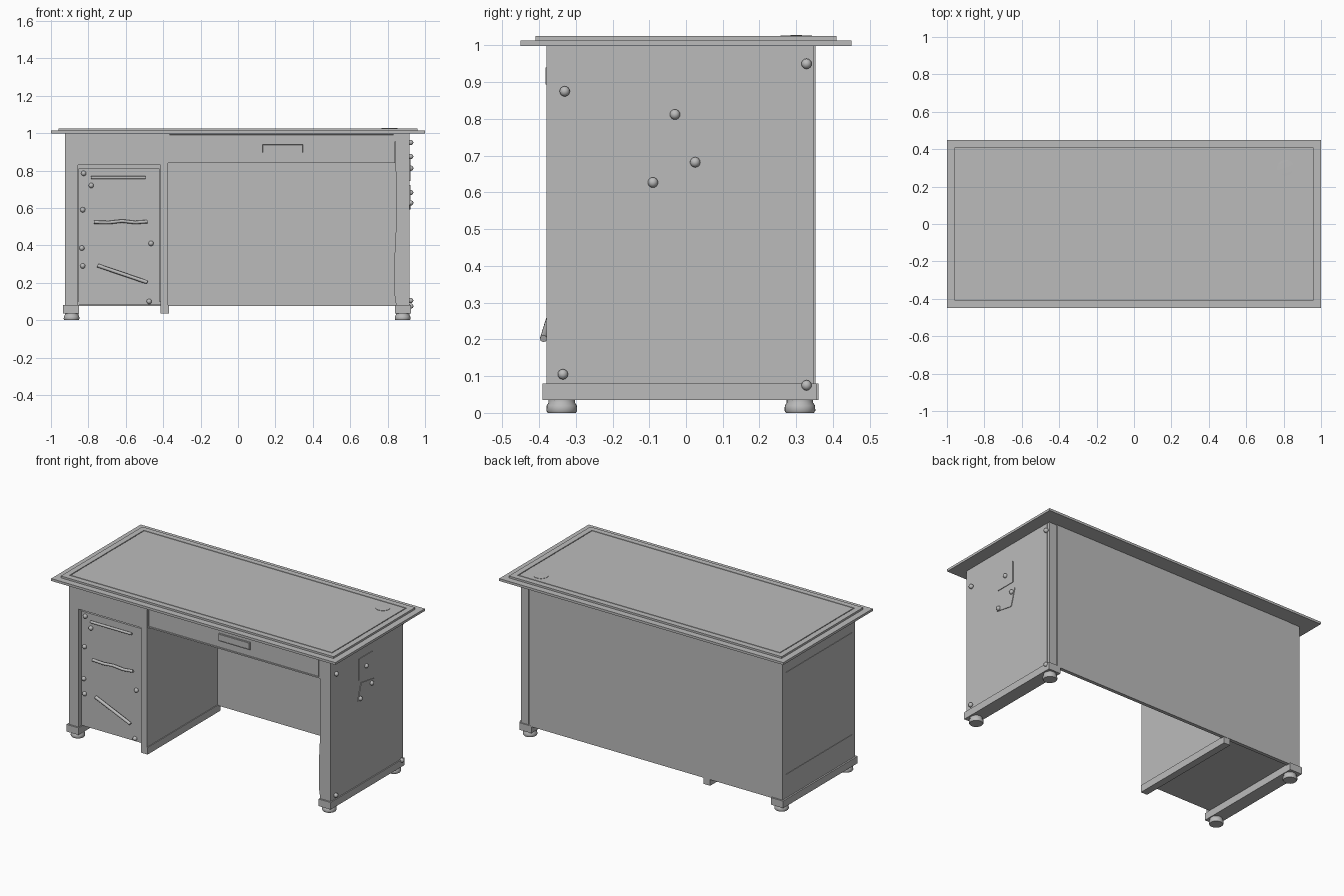
import bpy, bmesh, math
from mathutils import Vector

if "Cube" in bpy.data.objects:
    bpy.data.objects.remove(bpy.data.objects["Cube"])

grey = bpy.data.materials.new("plain grey")
grey.diffuse_color = (0.5, 0.5, 0.5, 1)
grey.use_nodes = True
grey.node_tree.nodes["Principled BSDF"].inputs["Base Color"].default_value = grey.diffuse_color


def finish(name, bm, smooth=False):
    bmesh.ops.recalc_face_normals(bm, faces=bm.faces)
    me = bpy.data.meshes.new(name)
    bm.to_mesh(me)
    bm.free()
    me.materials.append(grey)
    ob = bpy.data.objects.new(name, me)
    bpy.context.collection.objects.link(ob)
    if smooth:
        bpy.ops.object.select_all(action='DESELECT')
        ob.select_set(True)
        bpy.context.view_layer.objects.active = ob
        bpy.ops.object.shade_smooth_by_angle(angle=math.radians(40))
    return ob


def box_bm(x, y, z):
    bm = bmesh.new()
    bmesh.ops.create_cube(bm, size=1)
    for v in bm.verts:
        v.co = [r[0] if c < 0 else r[1] for r, c in zip((x, y, z), v.co)]
    return bm


def box(name, x, y, z):
    return finish(name, box_bm(x, y, z))


def groove(bm, normal, margin, width, depth):
    """Cut a narrow groove in the face that looks along normal."""
    bm.normal_update()
    face = max(bm.faces, key=lambda f: f.normal.dot(Vector(normal)))
    bmesh.ops.inset_region(bm, faces=[face], thickness=margin)
    bmesh.ops.inset_region(bm, faces=[face], thickness=0.001, depth=-depth)
    bmesh.ops.inset_region(bm, faces=[face], thickness=width)
    bmesh.ops.inset_region(bm, faces=[face], thickness=0.001, depth=depth)


def prism(name, pts, offset):
    """Extrude a flat outline by an offset vector."""
    bm = bmesh.new()
    f = bm.faces.new([bm.verts.new(p) for p in pts])
    ext = bmesh.ops.extrude_face_region(bm, geom=[f])
    bmesh.ops.translate(bm, vec=offset, verts=[g for g in ext["geom"] if isinstance(g, bmesh.types.BMVert)])
    return finish(name, bm)


def lathe(name, profile, centre):
    bm = bmesh.new()
    vs = [bm.verts.new((r, 0, z)) for r, z in profile]
    es = [bm.edges.new(p) for p in zip(vs, vs[1:])]
    bmesh.ops.spin(bm, geom=vs + es, axis=(0, 0, 1), cent=(0, 0, 0), angle=math.tau, steps=24)
    bmesh.ops.remove_doubles(bm, verts=bm.verts, dist=1e-5)
    bmesh.ops.translate(bm, vec=centre, verts=bm.verts)
    return finish(name, bm, True)


def pin(name, centre):
    bm = bmesh.new()
    bmesh.ops.create_uvsphere(bm, u_segments=14, v_segments=8, radius=0.014)
    bmesh.ops.translate(bm, vec=centre, verts=bm.verts)
    return finish(name, bm, True)


def rod(name, pts, radius):
    """Round bar through the given points."""
    cu = bpy.data.curves.new(name, 'CURVE')
    cu.dimensions = '3D'
    cu.bevel_depth, cu.bevel_resolution, cu.use_fill_caps = radius, 2, True
    sp = cu.splines.new('POLY')
    sp.points.add(len(pts) - 1)
    for p, co in zip(sp.points, pts):
        p.co = (*co, 1)
    cu.materials.append(grey)
    ob = bpy.data.objects.new(name, cu)
    bpy.context.collection.objects.link(ob)


# table top with stepped edge and a groove around the writing surface
box("top_lower", (-1, 1), (-0.45, 0.45), (0.998, 1.013))
bm = box_bm((-0.96, 0.96), (-0.41, 0.41), (1.013, 1.025))
groove(bm, (0, 0, 1), 0.05, 0.006, 0.005)
finish("top_upper", bm)
lathe("round_mark", [(0, 1.024), (0.043, 1.024), (0.043, 1.027), (0, 1.028)], (0.81, 0.30, 0))

# cabinet on the left
bm = box_bm((-0.925, -0.855), (-0.38, 0.35), (0.08, 1))
groove(bm, (-1, 0, 0), 0.045, 0.002, 0.003)
for v in bm.verts:  # the side panel line sits further from top and bottom
    if abs(v.co.z - 0.54) < 0.45:
        v.co.z = 0.555 + (v.co.z - 0.54) * 0.76
finish("cabinet_side", bm)
box("cabinet_divider", (-0.415, -0.375), (-0.38, 0.335), (0.08, 1))
box("cabinet_header", (-0.855, -0.415), (-0.38, 0.335), (0.83, 1))
box("cabinet_floor", (-0.855, -0.415), (-0.35, 0.335), (0.08, 0.1))
box("cabinet_front", (-0.853, -0.42), (-0.355, 0.3), (0.083, 0.81))

# cabinet bar handles: straight, bent and hanging loose
rod("handle_upper", [(-0.785, -0.362, 0.762), (-0.495, -0.362, 0.762)], 0.008)
rod("handle_middle", [(-0.77, -0.362, 0.524), (-0.69, -0.365, 0.522), (-0.62, -0.368, 0.53),
                      (-0.55, -0.365, 0.522), (-0.485, -0.362, 0.527)], 0.009)
rod("handle_lower", [(-0.75, -0.36, 0.292), (-0.485, -0.388, 0.202)], 0.010)
for x, z in [(-0.825, 0.785), (-0.785, 0.72), (-0.83, 0.59), (-0.835, 0.385),
             (-0.83, 0.29), (-0.465, 0.41), (-0.475, 0.1)]:
    pin("front_pin", (x, -0.357, z))

# right side panel with a worn inner edge, and its back post
inner = [(0.845, 0.08), (0.835, 0.15), (0.835, 0.3), (0.845, 0.5), (0.845, 0.7), (0.84, 1)]
prism("right_side", [(x, -0.38, z) for x, z in inner + [(0.918, 1), (0.918, 0.08)]], (0, 0.71, 0))
box("right_back_post", (0.865, 0.916), (0.33, 0.348), (0.08, 1))

# back panel
box("back_panel", (-0.855, 0.86), (0.33, 0.352), (0.075, 1))

# wide drawer over the knee space
bm = box_bm((-0.375, 0.84), (-0.375, 0.33), (0.84, 1))
groove(bm, (0, -1, 0), 0.012, 0.002, 0.004)
finish("wide_drawer", bm)
bm = box_bm((0.13, 0.35), (-0.382, -0.374), (0.893, 0.94))
groove(bm, (0, -1, 0), 0.003, 0.001, 0.003)
finish("wide_drawer_pull", bm)

# runners and turned feet
for name, x0, x1, y0, y1 in [("left_runner", -0.935, -0.85, -0.39, 0.36),
                             ("middle_runner", -0.415, -0.37, -0.38, 0.35),
                             ("right_runner", 0.84, 0.925, -0.39, 0.355)]:
    box(name, (x0, x1), (y0, y1), (0.035, 0.08))
foot = [(0, 0), (0.038, 0), (0.042, 0.006), (0.041, 0.02), (0.036, 0.028), (0.036, 0.036), (0, 0.036)]
for x in (-0.89, 0.88):
    for y in (-0.338, 0.31):
        lathe("foot", foot, (x, y, 0))

# pinned paper notes on the right side
notes = [[(-0.1, 0.88), (0.033, 0.88), (0.033, 0.745), (-0.1, 0.745)],
         [(-0.077, 0.722), (0.05, 0.702), (0.018, 0.592), (-0.11, 0.615)]]
for n in notes:
    prism("paper_note", [(0.917, y, z) for y, z in n], (0.005, 0, 0))
for y, z in [(-0.33, 0.875), (-0.335, 0.105), (0.328, 0.95), (0.328, 0.075),
             (-0.03, 0.812), (0.025, 0.682), (-0.09, 0.627)]:
    pin("side_pin", (0.924, y, z))
